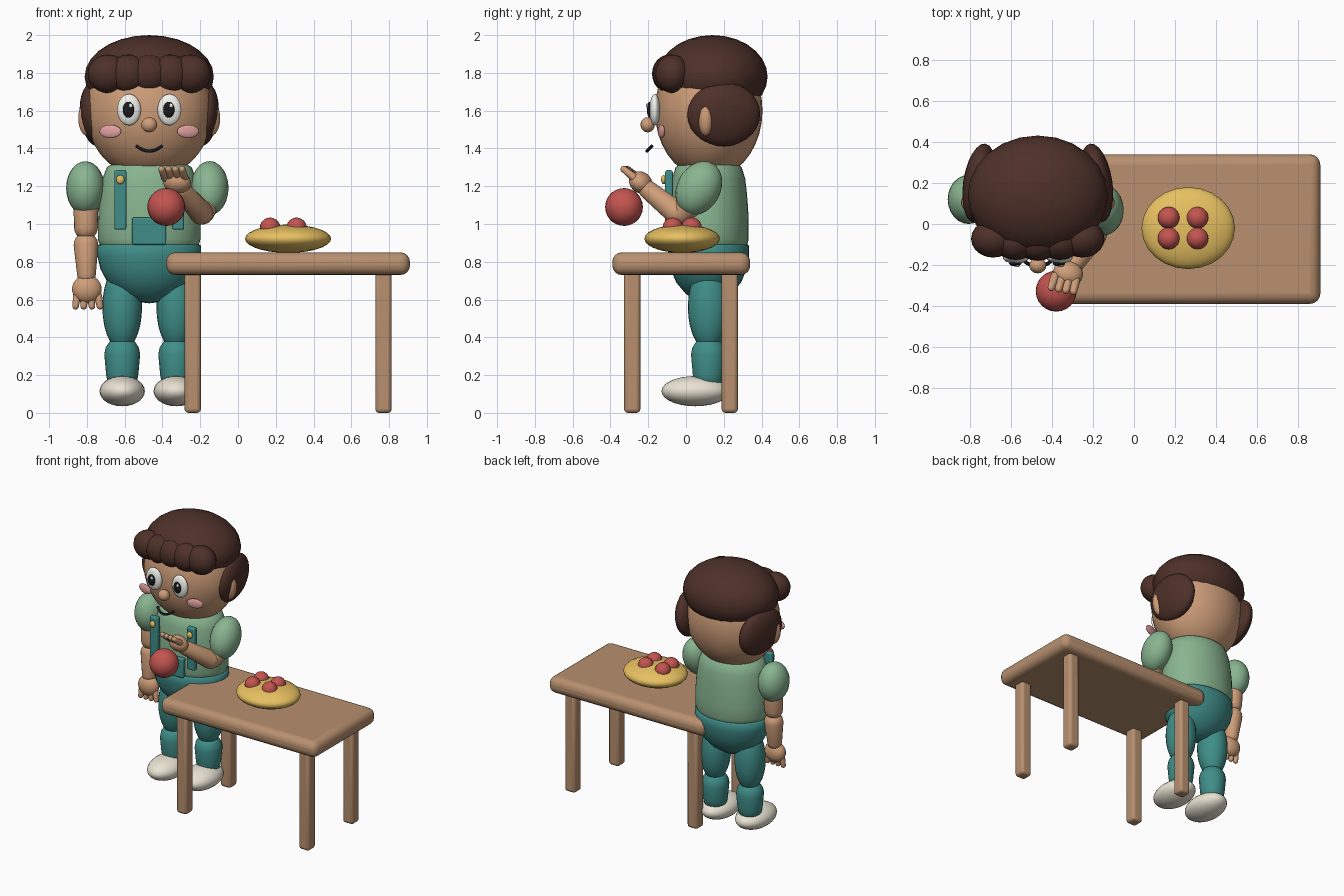
import bpy, bmesh, math
from mathutils import Vector, Matrix

if "Cube" in bpy.data.objects:
    bpy.data.objects.remove(bpy.data.objects["Cube"])


def material(name, rgb):
    m = bpy.data.materials.new(name)
    m.diffuse_color = (*rgb, 1)
    m.use_nodes = True
    m.node_tree.nodes["Principled BSDF"].inputs["Base Color"].default_value = m.diffuse_color
    return m


SKIN = material("skin", (0.62, 0.34, 0.19))
HAIR = material("dark_brown", (0.075, 0.03, 0.022))
GREEN = material("green", (0.25, 0.46, 0.28))
TEAL = material("teal", (0.05, 0.27, 0.25))
WOOD = material("wood", (0.48, 0.28, 0.16))
RED = material("red", (0.55, 0.09, 0.08))
YELLOW = material("yellow", (0.80, 0.53, 0.12))
CREAM = material("cream", (0.82, 0.77, 0.65))
WHITE = material("white", (0.9, 0.9, 0.86))
BLACK = material("black", (0.01, 0.01, 0.012))
PINK = material("pink", (0.75, 0.35, 0.35))
CX, CY = -0.47, 0.12  # centre line of the figure


def ball(name, loc, radii, mat, rot=(0, 0, 0), segs=24):
    bpy.ops.mesh.primitive_uv_sphere_add(segments=segs, ring_count=segs // 2 + 2,
                                         radius=1, location=loc, rotation=rot)
    o = bpy.context.object
    o.name = name
    o.scale = radii
    o.data.materials.append(mat)
    bpy.ops.object.shade_smooth()
    return o


def box(name, lo, hi, bevel, mat, segs=3):
    lo, hi = Vector(lo), Vector(hi)
    bpy.ops.mesh.primitive_cube_add(size=1, location=(lo + hi) / 2)
    o = bpy.context.object
    o.name = name
    o.scale = hi - lo
    bpy.ops.object.transform_apply(location=False, rotation=False)
    b = o.modifiers.new("bevel", 'BEVEL')
    b.width, b.segments = bevel, segs
    o.data.materials.append(mat)
    bpy.ops.object.shade_smooth_by_angle()
    return o


def lathe(name, profile, mat, matrix, segs=24):
    bm = bmesh.new()
    vs = [bm.verts.new((r, 0, z)) for r, z in profile]
    es = [bm.edges.new(p) for p in zip(vs, vs[1:])]
    bmesh.ops.spin(bm, geom=vs + es, cent=(0, 0, 0), axis=(0, 0, 1),
                   angle=2 * math.pi, steps=segs)
    bmesh.ops.remove_doubles(bm, verts=bm.verts, dist=1e-5)
    bmesh.ops.recalc_face_normals(bm, faces=bm.faces)
    me = bpy.data.meshes.new(name)
    bm.to_mesh(me)
    bm.free()
    me.materials.append(mat)
    me.shade_smooth()
    o = bpy.data.objects.new(name, me)
    bpy.context.collection.objects.link(o)
    o.matrix_world = matrix
    return o


def limb(name, a, b, ra, rb, mat, segs=18):
    """Tapered tube from a to b with rounded ends."""
    a, b = Vector(a), Vector(b)
    d = b - a
    quarter = [math.radians(t) for t in (0, 22, 45, 68, 90)]
    prof = [(ra * math.sin(t), -ra * math.cos(t)) for t in quarter]
    prof += [(rb * math.cos(t), d.length + rb * math.sin(t)) for t in quarter]
    mw = Matrix.Translation(a) @ d.to_track_quat('Z', 'Y').to_matrix().to_4x4()
    return lathe(name, prof, mat, mw, segs)


# Table
box("table_top", (-0.38, -0.39, 0.73), (0.91, 0.34, 0.85), 0.05, WOOD, 4)
for i, x in enumerate((-0.24, 0.77)):
    for j, y in enumerate((-0.285, 0.232)):
        box(f"table_leg_{i}{j}", (x - 0.043, y - 0.043, 0), (x + 0.043, y + 0.043, 0.76), 0.02, WOOD)

# Dish with fruit
ball("dish", (0.265, -0.02, 0.922), (0.228, 0.2, 0.075), YELLOW)
for i, x in enumerate((0.17, 0.31)):
    for j, y in enumerate((0.03, -0.07)):
        ball(f"small_fruit_{i}{j}", (x, y, 0.98), (0.054,) * 3, RED, segs=20)

# Shirt and trouser seat
body = Matrix.Translation((CX, CY, 0)) @ Matrix.Diagonal((1, 0.78, 1, 1))
lathe("shirt", [(0, 0.85), (0.25, 0.85), (0.272, 0.92), (0.272, 1.0), (0.268, 1.08), (0.26, 1.16),
                (0.248, 1.24), (0.225, 1.3), (0.16, 1.34), (0, 1.35)], GREEN, body, 32)
lathe("trouser_seat", [(0, 0.58), (0.08, 0.59), (0.155, 0.63), (0.22, 0.69), (0.258, 0.76), (0.275, 0.83),
                       (0.275, 0.885), (0.26, 0.895), (0, 0.895)], TEAL, body, 32)

# Straps, buttons and bib pocket
box("bib_pocket", (CX - 0.09, -0.11, 0.89), (CX + 0.09, -0.07, 1.035), 0.01, TEAL)
for side, s in (("left", -1), ("right", 1)):
    x = CX + s * 0.153
    box(f"{side}_strap", (x - 0.032, -0.11, 0.97), (x + 0.032, -0.07, 1.285), 0.01, TEAL)
    ball(f"{side}_button", (x, -0.118, 1.235), (0.022, 0.014, 0.024), YELLOW, segs=12)

    # Legs and shoes
    x = CX + s * 0.143
    ball(f"{side}_thigh", (x, 0.12, 0.56), (0.105, 0.11, 0.23), TEAL)
    limb(f"{side}_shin", (x, 0.12, 0.31), (x, 0.12, 0.2), 0.095, 0.085, TEAL)
    ball(f"{side}_shoe", (x, 0.05, 0.115), (0.12, 0.18, 0.08), CREAM)

    # Ears, side hair, eyes and cheeks
    ball(f"{side}_ear", (CX + s * 0.325, 0.105, 1.56), (0.052, 0.045, 0.095), SKIN, segs=18)
    ball(f"{side}_side_hair", (CX + s * 0.285, 0.2, 1.58), (0.078, 0.195, 0.17), HAIR,
         (0, s * 0.1, s * 0.15))
    x = CX + s * 0.107
    ball(f"{side}_eye", (x, -0.165, 1.605), (0.063, 0.028, 0.083), WHITE)
    ball(f"{side}_pupil", (x - 0.003, -0.193, 1.605), (0.03, 0.014, 0.042), BLACK, segs=16)
    ball(f"{side}_eye_glint", (x + 0.009, -0.205, 1.627), (0.01, 0.006, 0.012), WHITE, segs=10)
    ball(f"{side}_cheek", (CX + s * 0.206, -0.13, 1.49), (0.06, 0.014, 0.035), PINK,
         (0, 0, s * 0.25), 16)

# Head, nose and mouth
ball("head", (CX, CY, 1.6), (0.337, 0.285, 0.36), SKIN, segs=32)
ball("nose", (CX, -0.203, 1.525), (0.042, 0.038, 0.04), SKIN, segs=16)
cu = bpy.data.curves.new("mouth", 'CURVE')
cu.dimensions = '3D'
cu.bevel_depth, cu.bevel_resolution, cu.use_fill_caps = 0.009, 2, True
sp = cu.splines.new('POLY')
sp.points.add(8)
for i, p in enumerate(sp.points):
    t = i / 4 - 1
    p.co = (CX + 0.068 * t, -0.207 + 0.027 * t * t, 1.386 + 0.027 * t * t, 1)
cu.materials.append(BLACK)
bpy.context.collection.objects.link(bpy.data.objects.new("mouth", cu))

# Hair cap and fringe
ball("hair_cap", (CX, 0.14, 1.78), (0.342, 0.292, 0.22), HAIR)
for i in range(-2, 3):
    ball(f"fringe_{i + 2}", (CX + i * 0.109, -0.088 + 0.004 * i * i, 1.795), (0.108, 0.092, 0.102), HAIR, segs=20)

# Hanging arm
ball("left_sleeve", (-0.808, 0.12, 1.19), (0.102, 0.12, 0.142), GREEN)
limb("left_upper_arm", (-0.805, 0.12, 1.1), (-0.805, 0.115, 0.98), 0.066, 0.063, SKIN)
limb("left_forearm", (-0.805, 0.115, 0.89), (-0.802, 0.1, 0.73), 0.066, 0.05, SKIN)
ball("left_palm", (-0.8, 0.09, 0.655), (0.08, 0.055, 0.075), SKIN, segs=18)
for i in range(4):
    t = i - 1.5
    limb(f"left_finger_{i}", (-0.797 + t * 0.037, 0.085, 0.62), (-0.795 + t * 0.043, 0.08, 0.565),
         0.022, 0.018, SKIN, 10)

# Raised arm holding a big fruit
ball("right_sleeve", (-0.15, 0.068, 1.19), (0.1, 0.115, 0.15), GREEN, (-0.5, 0, 0))
limb("right_upper_arm", (-0.155, 0.05, 1.13), (-0.19, -0.02, 1.06), 0.066, 0.064, SKIN)
limb("right_forearm", (-0.195, -0.05, 1.06), (-0.3, -0.2, 1.18), 0.064, 0.05, SKIN)
ball("right_palm", (-0.322, -0.24, 1.22), (0.075, 0.065, 0.055), SKIN, (-0.7, 0, -0.3), 18)
for i in range(4):
    t = i - 1.5
    limb(f"right_finger_{i}", (-0.335 + t * 0.034, -0.265 - t * 0.006, 1.245),
         (-0.35 + t * 0.036, -0.32 - t * 0.006, 1.29), 0.022, 0.018, SKIN, 10)
ball("big_fruit", (-0.38, -0.328, 1.09), (0.1,) * 3, RED)
